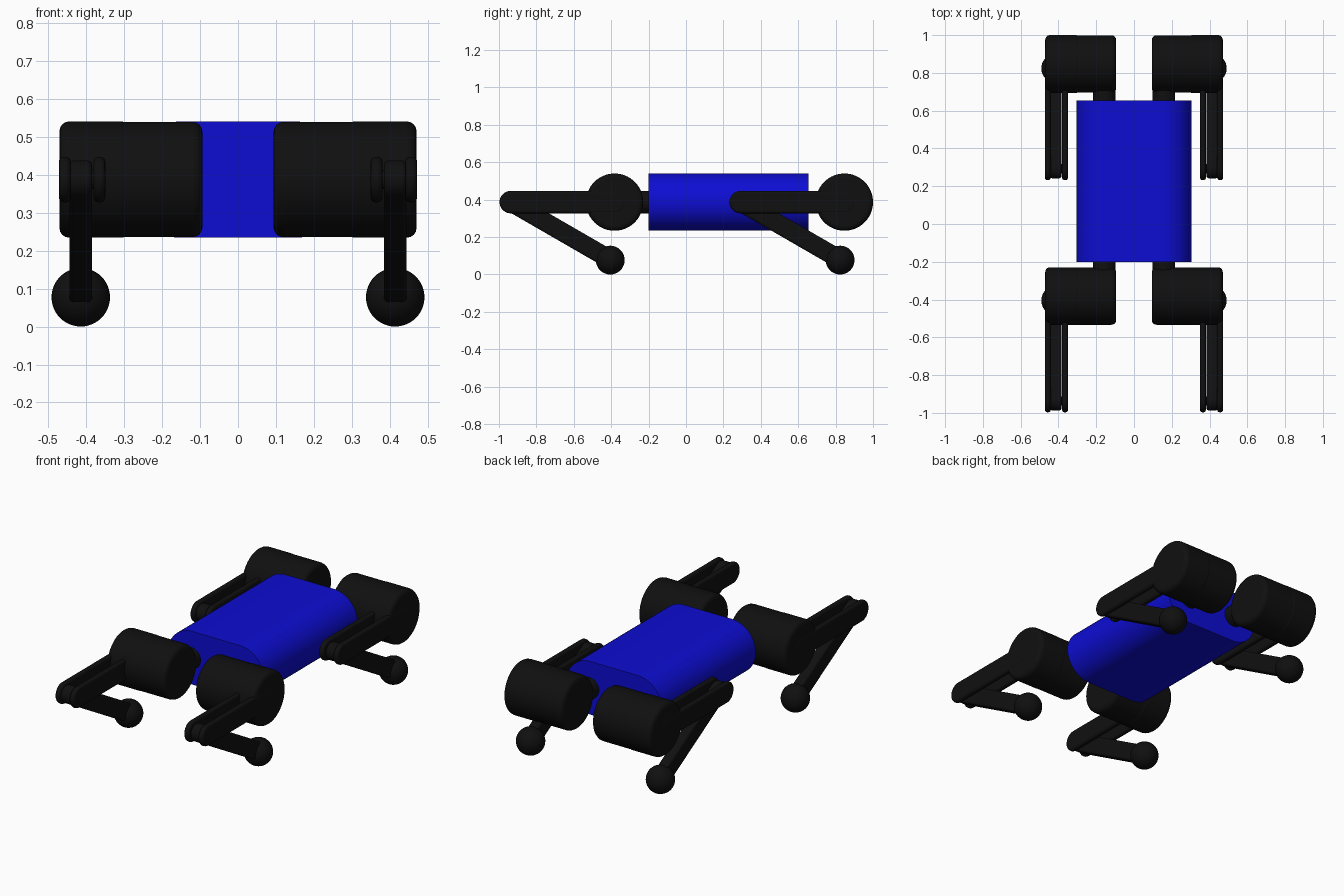
import bpy, bmesh, math
from mathutils import Vector, Matrix

cube = bpy.data.objects.get("Cube")
if cube:
    bpy.data.objects.remove(cube, do_unlink=True)


def material(name, rgb):
    m = bpy.data.materials.new(name)
    m.use_nodes = True
    m.diffuse_color = (*rgb, 1)
    m.node_tree.nodes["Principled BSDF"].inputs["Base Color"].default_value = (*rgb, 1)
    return m


BLUE = material("blue shell", (0.004, 0.004, 0.65))
BLACK = material("black plastic", (0.005, 0.005, 0.005))


def finish(name, bm, mat, bevel=0):
    """Turn a bmesh into a smooth-shaded object with optional rounded rims."""
    bmesh.ops.recalc_face_normals(bm, faces=bm.faces)
    me = bpy.data.meshes.new(name)
    bm.to_mesh(me)
    bm.free()
    me.materials.append(mat)
    ob = bpy.data.objects.new(name, me)
    bpy.context.collection.objects.link(ob)
    if bevel:
        mod = ob.modifiers.new("rounded rim", "BEVEL")
        mod.width = bevel
        mod.segments = 4
        mod.limit_method = "ANGLE"
        mod.angle_limit = math.radians(40)
    bpy.ops.object.select_all(action="DESELECT")
    ob.select_set(True)
    bpy.context.view_layer.objects.active = ob
    bpy.ops.object.shade_smooth_by_angle(angle=math.radians(35))
    return ob


def stadium(name, a, b, radius, axis, thickness, mat, bevel=0):
    """Plate with round ends at a and b, extruded along axis, centred on a-b."""
    a, b, axis = Vector(a), Vector(b), Vector(axis)
    u = (b - a).normalized()
    v = axis.cross(u)
    bm = bmesh.new()
    ring = []
    n = 24
    for centre, start in ((b, -math.pi / 2), (a, math.pi / 2)):
        for i in range(n + 1):
            t = start + math.pi * i / n
            p = centre + radius * (math.cos(t) * u + math.sin(t) * v)
            ring.append(bm.verts.new(p - axis * thickness / 2))
    face = bm.faces.new(ring)
    new = bmesh.ops.extrude_face_region(bm, geom=[face])["geom"]
    bmesh.ops.translate(bm, vec=axis * thickness,
                        verts=[g for g in new if isinstance(g, bmesh.types.BMVert)])
    return finish(name, bm, mat, bevel)


def rod(name, a, b, radius, mat, bevel=0):
    """Cylinder running from a to b."""
    a, b = Vector(a), Vector(b)
    bm = bmesh.new()
    turn = (b - a).to_track_quat("Z", "Y").to_matrix().to_4x4()
    bmesh.ops.create_cone(bm, cap_ends=True, segments=64, radius1=radius, radius2=radius,
                          depth=(b - a).length, matrix=Matrix.Translation((a + b) / 2) @ turn)
    return finish(name, bm, mat, bevel)


def ball(name, centre, radius, mat):
    bm = bmesh.new()
    bmesh.ops.create_uvsphere(bm, u_segments=40, v_segments=24, radius=radius,
                              matrix=Matrix.Translation(centre))
    return finish(name, bm, mat)


# Body shell
Z = 0.387
stadium("body", (-0.152, 0.227, Z), (0.152, 0.227, Z), 0.153, (0, 1, 0), 0.855, BLUE)

# Four identical legs
X = (1, 0, 0)
for end, hip_y, shaft_y in (("front", -0.382, -0.15), ("rear", 0.847, 0.60)):
    for side, s in (("left", 1), ("right", -1)):
        tag = f"{end}_{side}_"
        knee_y, foot_y = hip_y - 0.555, hip_y - 0.023
        # Hip shaft and the two motor housings
        rod(tag + "hip_shaft", (s * 0.157, shaft_y, Z), (s * 0.157, hip_y, Z), 0.06, BLACK)
        rod(tag + "hip_motor", (s * 0.094, hip_y, Z), (s * 0.40, hip_y, Z), 0.1515, BLACK, 0.025)
        rod(tag + "thigh_motor", (s * 0.282, hip_y, Z), (s * 0.47, hip_y, Z), 0.153, BLACK, 0.025)
        # Forked thigh
        for part, x in (("outer_thigh_prong", 0.456), ("inner_thigh_prong", 0.365)):
            stadium(tag + part, (s * x, knee_y, Z), (s * x, hip_y, Z), 0.06, X, 0.031, BLACK, 0.013)
        # Knee pin, shin and ball foot
        rod(tag + "knee_pin", (s * 0.36, knee_y, Z), (s * 0.46, knee_y, Z), 0.025, BLACK)
        stadium(tag + "shin", (s * 0.414, knee_y, Z), (s * 0.414, foot_y, 0.08),
                0.05, X, 0.06, BLACK, 0.012)
        ball(tag + "foot", (s * 0.414, foot_y, 0.077), 0.077, BLACK)
